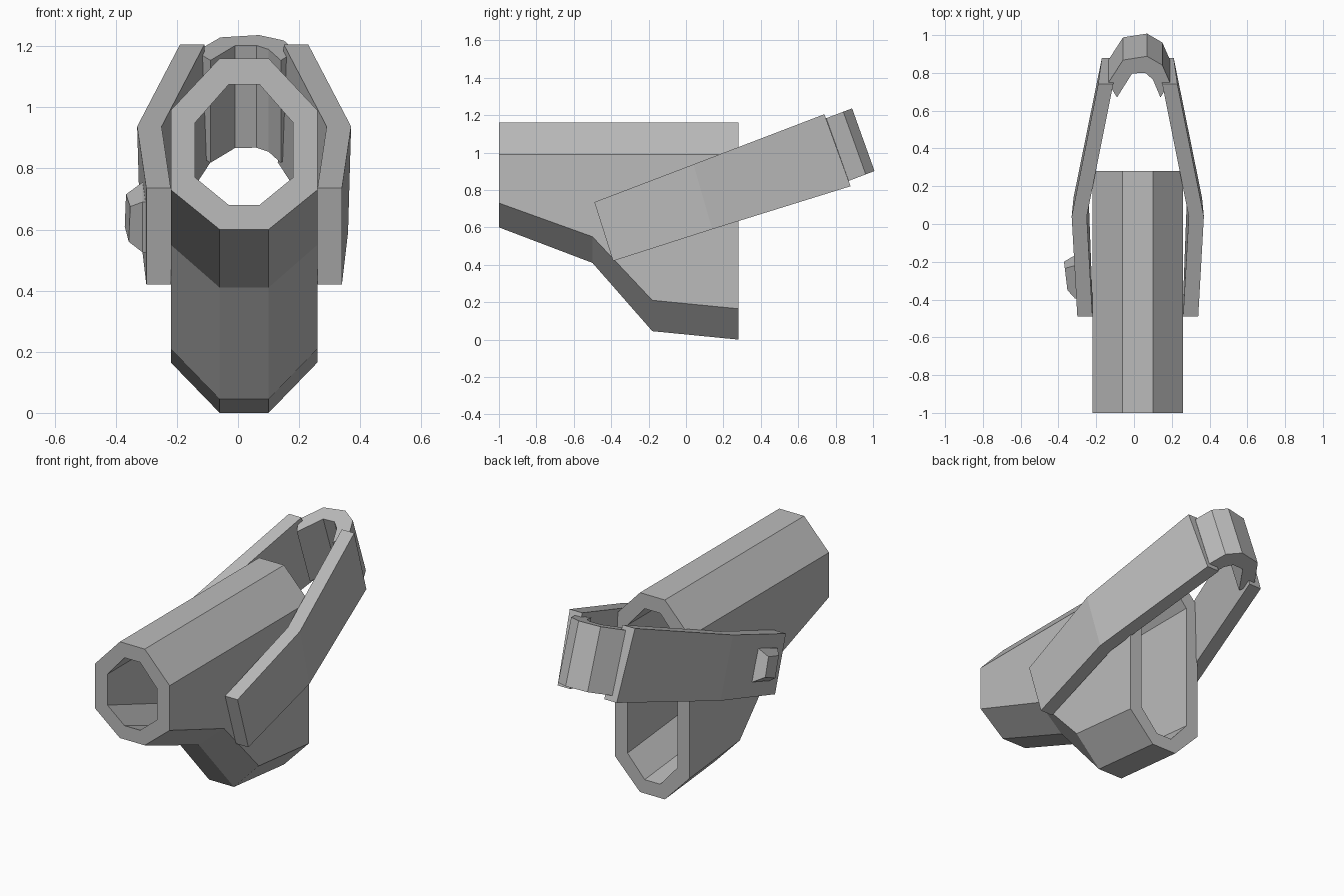
import bpy, bmesh

cube = bpy.data.objects.get("Cube")
if cube:
    bpy.data.objects.remove(cube)

grey = bpy.data.materials.new("plain grey")
grey.use_nodes = True
grey.diffuse_color = (0.5, 0.5, 0.5, 1)
grey.node_tree.nodes["Principled BSDF"].inputs["Base Color"].default_value = (0.5, 0.5, 0.5, 1)

CX = 0.02  # symmetry plane of tube and arms


def loft(name, rings, cap=True):
    """Bridge equal-length rings of points; cap the ends or join them in a loop."""
    bm = bmesh.new()
    loops = [[bm.verts.new(p) for p in ring] for ring in rings]
    n = len(loops[0])
    pairs = list(zip(loops, loops[1:]))
    if cap:
        bm.faces.new(loops[0])
        bm.faces.new(loops[-1])
    else:
        pairs.append((loops[-1], loops[0]))
    for a, b in pairs:
        for i in range(n):
            j = (i + 1) % n
            bm.faces.new((a[i], a[j], b[j], b[i]))
    bmesh.ops.recalc_face_normals(bm, faces=bm.faces)
    mesh = bpy.data.meshes.new(name)
    bm.to_mesh(mesh)
    bm.free()
    mesh.materials.append(grey)
    obj = bpy.data.objects.new(name, mesh)
    bpy.context.scene.collection.objects.link(obj)
    return obj


def octagon(y, half, flat, top, shoulder, hip, bottom):
    right = [(flat, top), (half, shoulder), (half, hip), (flat, bottom)]
    outline = right + [(-x, z) for x, z in reversed(right)]
    return [(CX + x, y, z) for x, z in outline]


# Hollow eight-sided tube that deepens towards the back: y, hip height, bottom height
stations = [(-1.0, 0.73, 0.60), (-0.5, 0.55, 0.41), (-0.18, 0.21, 0.045), (0.28, 0.165, 0.0)]
outer = [octagon(y, 0.24, 0.08, 1.16, 0.99, hip, low) for y, hip, low in stations]
inner = [octagon(y, 0.16, 0.05, 1.075, 0.95, hip + 0.04, low + 0.08) for y, hip, low in stations]
loft("hollow_tube", outer + inner[::-1], cap=False)

# Bent side arms: top (offset, y, z) and bottom (offset, y, z) of the outer face
arm = [((0.32, -0.49, 0.735), (0.32, -0.39, 0.42)),
       ((0.35, 0.04, 0.937), (0.34, 0.14, 0.59)),
       ((0.21, 0.74, 1.205), (0.19, 0.88, 0.82))]
for name, s in (("left_arm", 1), ("right_arm", -1)):
    rings = []
    for (xt, yt, zt), (xb, yb, zb) in arm:
        rings.append([(CX + s * xt, yt, zt), (CX + s * xb, yb, zb),
                      (CX + s * (xb - 0.08), yb, zb), (CX + s * (xt - 0.08), yt, zt)])
    loft(name, rings)

# Rounded clip joining the arms: outer and inner outline of its sloping top edge
clip_outer = [(-0.137, 0.746), (-0.058, 0.868), (0.069, 0.888), (0.15, 0.841), (0.19, 0.75)]
clip_inner = [(-0.09, 0.67), (-0.06, 0.76), (-0.005, 0.80), (0.063, 0.80), (0.14, 0.67)]
clip_inner[1:4] = [(-0.01, 0.797), (0.06, 0.80), (0.10, 0.765)]


def clip_point(p, drop):
    x, y = p
    return (x, y + 0.12 * drop, 1.235 + 0.38 * (y - 0.885) - 0.335 * drop)


loft("rear_clip", [[clip_point(o, 0), clip_point(o, 1), clip_point(i, 1), clip_point(i, 0)]
                   for o, i in zip(clip_outer, clip_inner)])

# Tapered button on the right arm
base = [(-0.395, 0.69), (-0.22, 0.755), (-0.165, 0.58), (-0.33, 0.525)]
face = [(-0.35, 0.675), (-0.235, 0.715), (-0.20, 0.61), (-0.31, 0.56)]
loft("side_button", [[(-0.295, y, z) for y, z in base],
                     [(-0.312, y, z) for y, z in base],
                     [(-0.355 - 0.12 * (y + 0.33), y, z) for y, z in face]])
